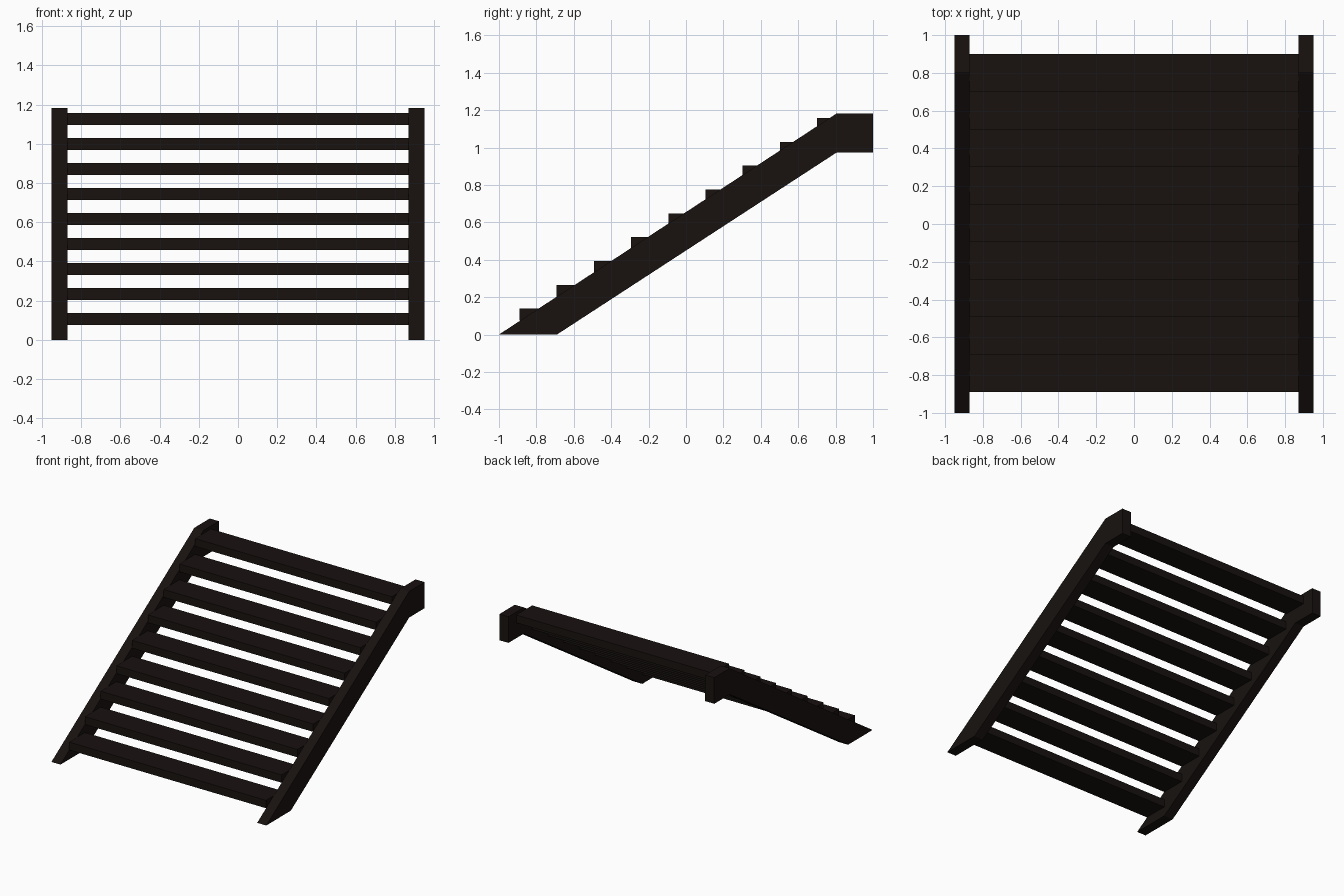
import bpy, bmesh

if "Cube" in bpy.data.objects:
    bpy.data.objects.remove(bpy.data.objects["Cube"])

# Dark timber
wood = bpy.data.materials.new("dark_wood")
wood.diffuse_color = (0.009, 0.006, 0.005, 1)
wood.use_nodes = True
wood.node_tree.nodes["Principled BSDF"].inputs["Base Color"].default_value = wood.diffuse_color


def extrude_profile(name, pts, x0, x1):
    """Solid from a closed (y, z) profile swept along x."""
    bm = bmesh.new()
    face = bm.faces.new([bm.verts.new((x0, y, z)) for y, z in pts])
    ext = bmesh.ops.extrude_face_region(bm, geom=[face])
    moved = [v for v in ext["geom"] if isinstance(v, bmesh.types.BMVert)]
    bmesh.ops.translate(bm, verts=moved, vec=(x1 - x0, 0, 0))
    bmesh.ops.recalc_face_normals(bm, faces=bm.faces)
    mesh = bpy.data.meshes.new(name)
    bm.to_mesh(mesh)
    bm.free()
    mesh.materials.append(wood)
    ob = bpy.data.objects.new(name, mesh)
    bpy.context.collection.objects.link(ob)
    return ob


# Sloping side stringers with a level landing at the top
stringer = [(-1, 0), (-0.69, 0), (0.805, 0.973), (1, 0.973), (1, 1.182), (0.805, 1.182)]
extrude_profile("stringer_right", stringer, 0.87, 0.95)
extrude_profile("stringer_left", stringer, -0.95, -0.87)

# Nine open treads between the stringers
DEPTH, THICK = 0.2, 0.063
for i in range(9):
    y = -0.89 + i * 0.1988
    z = 0.075 + i * 0.1275
    extrude_profile(f"tread_{i + 1}",
                    [(y, z), (y + DEPTH, z), (y + DEPTH, z + THICK), (y, z + THICK)],
                    -0.87, 0.87)
